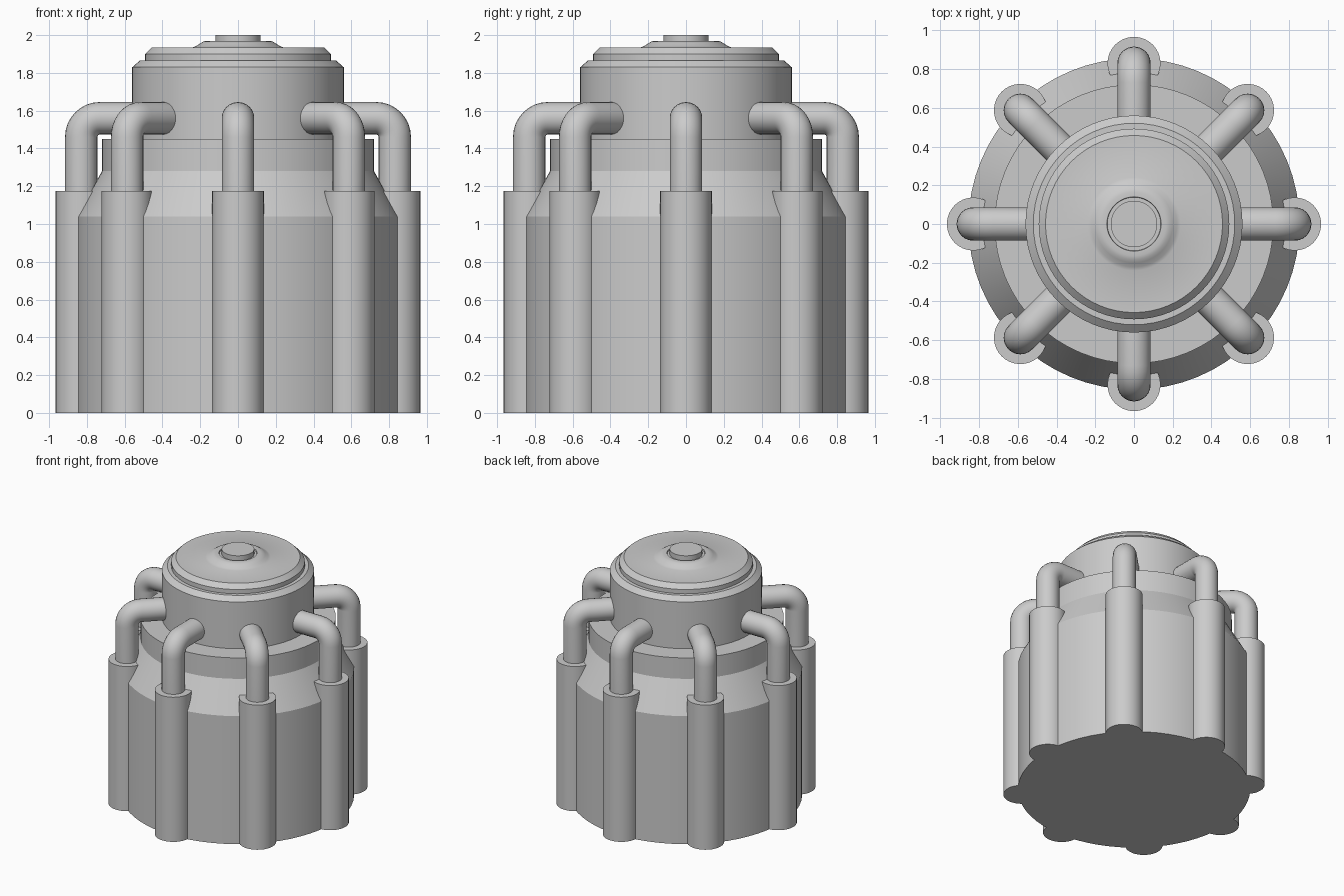
import bpy, bmesh
from math import sin, cos, pi, radians
from mathutils import Matrix, Vector

if "Cube" in bpy.data.objects:
    bpy.data.objects.remove(bpy.data.objects["Cube"])


def finish(name, bm):
    """Turn a bmesh into a smooth-by-angle object."""
    bmesh.ops.recalc_face_normals(bm, faces=bm.faces)
    mesh = bpy.data.meshes.new(name)
    bm.to_mesh(mesh)
    bm.free()
    ob = bpy.data.objects.new(name, mesh)
    bpy.context.collection.objects.link(ob)
    bpy.ops.object.select_all(action='DESELECT')
    ob.select_set(True)
    bpy.context.view_layer.objects.active = ob
    bpy.ops.object.shade_smooth_by_angle(angle=radians(25))
    return ob


def skin(bm, rings):
    """Bridge successive rings of points and cap both ends."""
    vs = [[bm.verts.new(p) for p in ring] for ring in rings]
    n = len(vs[0])
    for a, b in zip(vs, vs[1:]):
        for i in range(n):
            j = (i + 1) % n
            bm.faces.new((a[i], a[j], b[j], b[i]))
    bm.faces.new(vs[0][::-1])
    bm.faces.new(vs[-1])


def lathe(name, profile, segs=64, centre=0.0, angle=0.0):
    """Revolve (radius, z) points about a vertical axis, placed radially."""
    bm = bmesh.new()
    skin(bm, [[(centre + r * cos(2 * pi * i / segs), r * sin(2 * pi * i / segs), z)
               for i in range(segs)] for r, z in profile])
    bm.transform(Matrix.Rotation(angle, 4, 'Z'))
    return finish(name, bm)


def pipe(name, angle, x=0.83, z=1.56, r=0.086, bend=0.1, segs=24):
    """Elbow pipe rising from a socket and turning in to the neck."""
    stations = [(x, 1.12, 0.0)]
    for k in range(9):
        t = pi / 2 * k / 8
        stations.append((x - bend + bend * cos(t), z - bend + bend * sin(t), t))
    stations.append((0.5, z, pi / 2))
    rings = []
    for px, pz, t in stations:
        n = Vector((cos(t), 0, sin(t)))
        rings.append([Vector((px, 0, pz)) + n * (r * cos(2 * pi * i / segs))
                      + Vector((0, r * sin(2 * pi * i / segs), 0)) for i in range(segs)])
    bm = bmesh.new()
    skin(bm, rings)
    bm.transform(Matrix.Rotation(angle, 4, 'Z'))
    return finish(name, bm)


# Main tank with sloped shoulder
lathe("tank_body", [(0.855, 0), (0.855, 1.04), (0.72, 1.28), (0.72, 1.45)])

# Neck with chamfered rim
lathe("neck", [(0.56, 1.44), (0.56, 1.83), (0.52, 1.865)])

# Lid with chamfer, flared hub and shallow groove around the knob
lathe("lid", [(0.492, 1.855), (0.492, 1.9), (0.457, 1.935), (0.24, 1.935),
              (0.222, 1.942), (0.2, 1.956), (0.183, 1.966), (0.165, 1.97),
              (0.14, 1.97), (0.138, 1.96)])
lathe("lid_knob", [(0.12, 1.95), (0.12, 2.0)], 48)

# Eight sockets and elbow pipes around the tank
for i in range(8):
    a = i * pi / 4
    lathe(f"socket_{i + 1}", [(0.137, 0), (0.137, 1.175)], 32, 0.829, a)
    pipe(f"elbow_pipe_{i + 1}", a)
